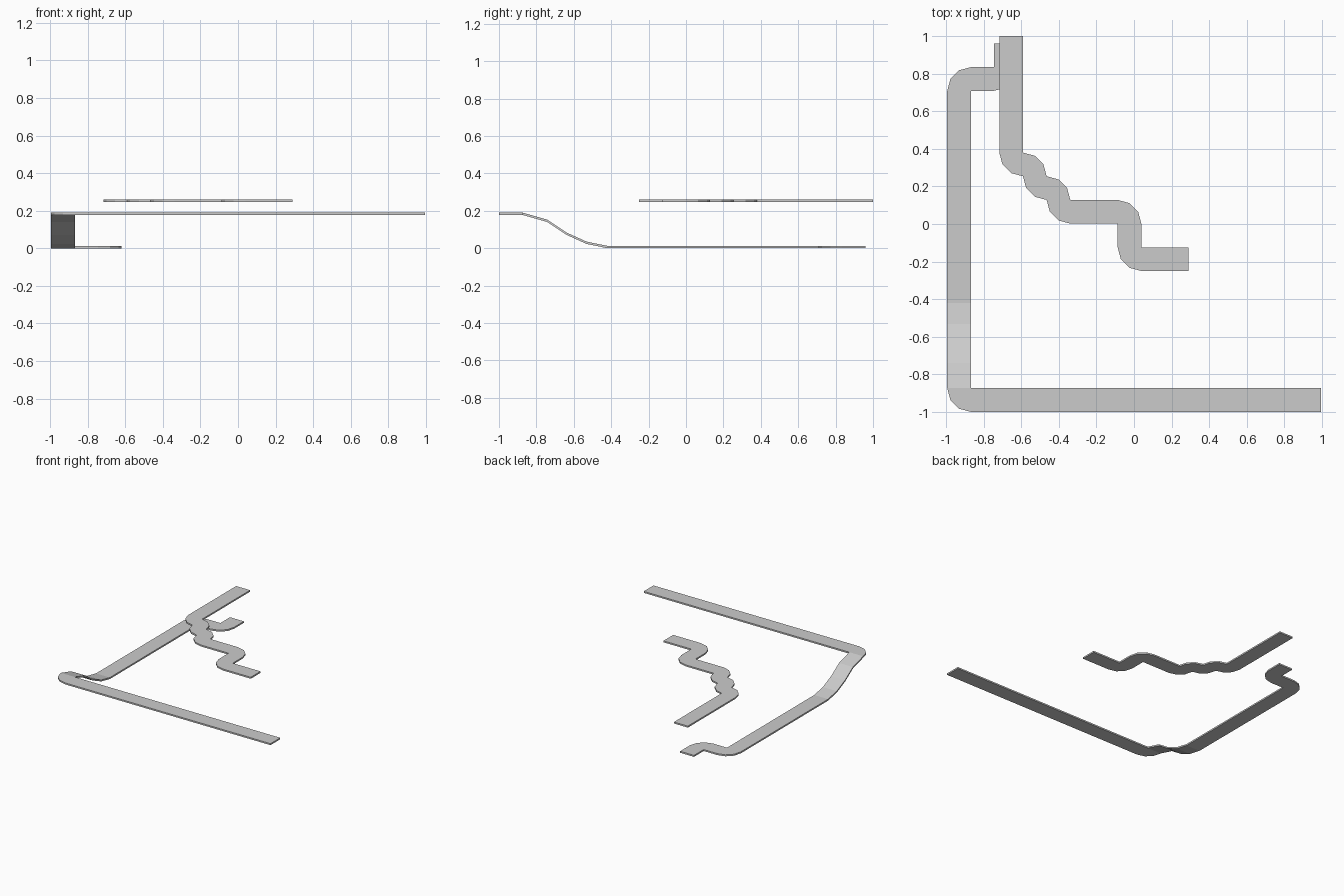
import bpy, bmesh, math
from mathutils import Vector, Matrix

if "Cube" in bpy.data.objects:
    bpy.data.objects.remove(bpy.data.objects["Cube"])

W = 0.126    # path width
T = 0.0125   # slab thickness


def build_path(name, start, heading, steps):
    """Sweep a flat slab along moves: ('go', length, rise) or ('turn', +1 left / -1 right)."""
    pos, d = Vector(start), Vector(heading)
    sections = []

    def record():
        side = Vector((-d.y, d.x, 0)) * W / 2
        up = Vector((0, 0, T))
        sections.append([pos + side, pos - side, pos - side + up, pos + side + up])

    record()
    for step in steps:
        if step[0] == 'go':
            pos = pos + d * step[1] + Vector((0, 0, step[2]))
            record()
        else:
            # quarter turn about the inner edge, in three facets
            pivot = pos + Vector((-d.y, d.x, 0)) * step[1] * W / 2
            rot = Matrix.Rotation(step[1] * math.radians(30), 3, 'Z')
            for _ in range(3):
                pos = pivot + rot @ (pos - pivot)
                d = rot @ d
                record()

    bm = bmesh.new()
    rings = [[bm.verts.new(p) for p in s] for s in sections]
    for a, b in zip(rings, rings[1:]):
        for i in range(4):
            j = (i + 1) % 4
            bm.faces.new((a[i], a[j], b[j], b[i]))
    bm.faces.new(rings[0])
    bm.faces.new(rings[-1])
    bmesh.ops.remove_doubles(bm, verts=bm.verts, dist=0.0005)
    bmesh.ops.recalc_face_normals(bm, faces=bm.faces)
    mesh = bpy.data.meshes.new(name)
    bm.to_mesh(mesh)
    bm.free()
    obj = bpy.data.objects.new(name, mesh)
    bpy.context.collection.objects.link(obj)
    return obj


L, R = ('turn', 1), ('turn', -1)


def go(length, rise=0.0):
    return ('go', length, rise)


# upper winding walkway
build_path("upper_walkway", (-0.654, 1.0, 0.2475), (0, -1, 0),
           [go(0.62), L, R, L, R, L, go(2 * W), R, go(W), L, go(2 * W)])

# lower walkway with the ramp up to the long front stretch
ramp = [go(0.112, 0.023), go(0.108, 0.049), go(0.101, 0.068), go(0.133, 0.038)]
build_path("lower_walkway", (-0.682, 0.96, 0.0), (0, -1, 0),
           [go(0.125), R, go(0.123), L, go(1.129)] + ramp + [L, go(1.863)])
